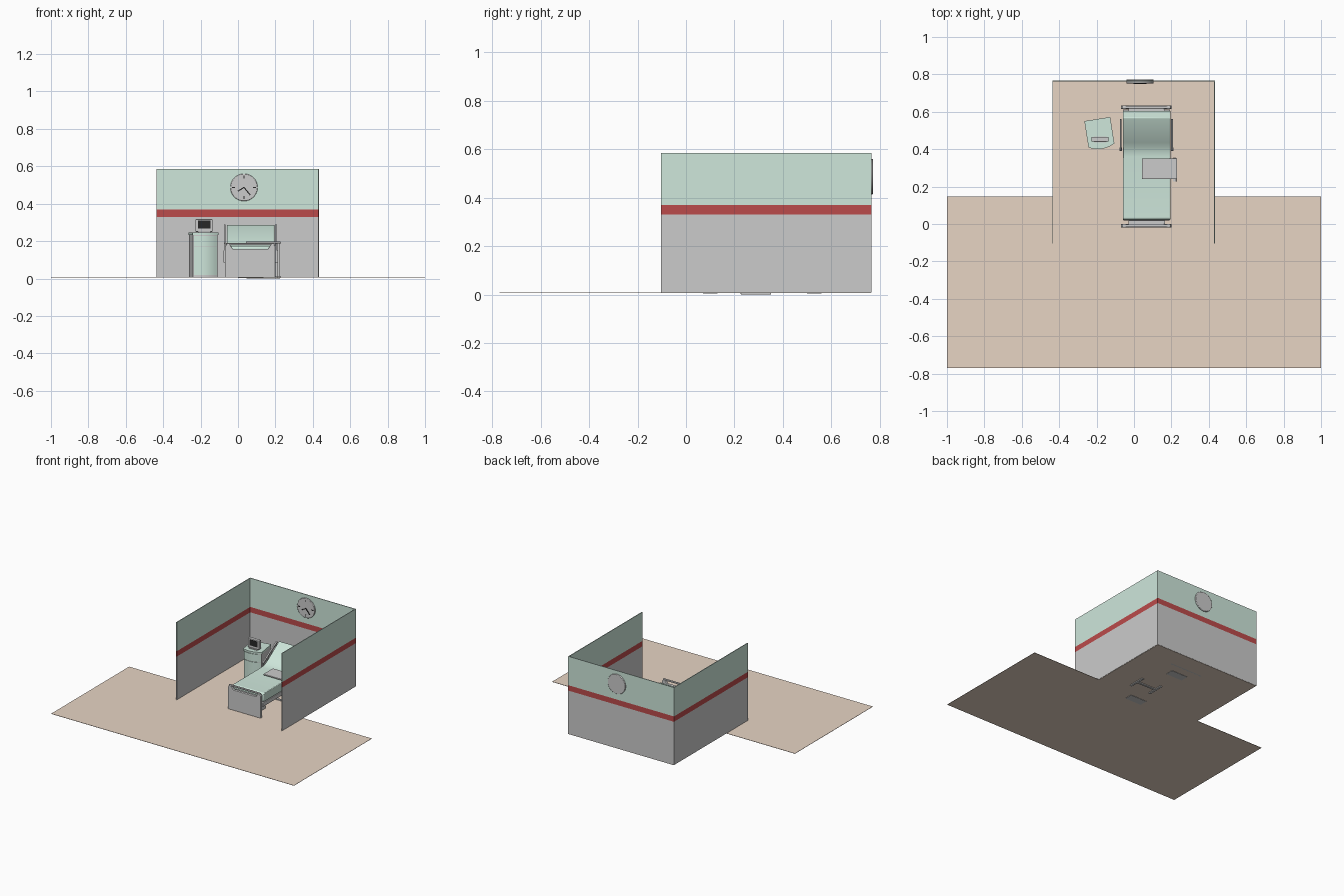
import bpy, bmesh, math
from mathutils import Vector, Matrix

if "Cube" in bpy.data.objects:
    bpy.data.objects.remove(bpy.data.objects["Cube"])


def mat(name, r, g, b):
    m = bpy.data.materials.new(name)
    m.diffuse_color = (r, g, b, 1)
    m.use_nodes = True
    m.node_tree.nodes["Principled BSDF"].inputs["Base Color"].default_value = m.diffuse_color
    return m


GREEN = mat("pale_green", 0.62, 0.8, 0.71)
RED = mat("stripe_red", 0.5, 0.07, 0.07)
TAN = mat("floor_tan", 0.8, 0.66, 0.55)
DARK = mat("dark", 0.02, 0.02, 0.02)


def prism(name, pts, axis, a, b, m=None, bevel=0, smooth=False):
    """Extrude a 2D outline along an axis from a to b."""
    def place(p, h):
        return {"x": (h, p[0], p[1]), "y": (p[0], h, p[1]), "z": (p[0], p[1], h)}[axis]
    bm = bmesh.new()
    lo = [bm.verts.new(place(p, a)) for p in pts]
    hi = [bm.verts.new(place(p, b)) for p in pts]
    bm.faces.new(lo)
    bm.faces.new(hi)
    for i in range(len(pts)):
        j = (i + 1) % len(pts)
        bm.faces.new((lo[i], lo[j], hi[j], hi[i]))
    bmesh.ops.recalc_face_normals(bm, faces=bm.faces)
    me = bpy.data.meshes.new(name)
    bm.to_mesh(me)
    bm.free()
    ob = bpy.data.objects.new(name, me)
    bpy.context.collection.objects.link(ob)
    if m:
        me.materials.append(m)
    if bevel:
        mod = ob.modifiers.new("bevel", "BEVEL")
        mod.width, mod.segments = bevel, 2
    if smooth:
        bpy.context.view_layer.objects.active = ob
        bpy.ops.object.select_all(action="DESELECT")
        ob.select_set(True)
        bpy.ops.object.shade_smooth_by_angle(angle=math.radians(35))
    return ob


def box(name, x0, x1, y0, y1, z0, z1, m=None, bevel=0):
    return prism(name, [(x0, y0), (x1, y0), (x1, y1), (x0, y1)], "z", z0, z1, m, bevel)


def bar(name, p, q, w, axis, a, b, m=None):
    """Straight bar of width w between two points of a plane."""
    p, q = Vector(p), Vector(q)
    d = (q - p).normalized() * w / 2
    n = Vector((-d.y, d.x))
    return prism(name, [p + n, q + n, q - n, p - n], axis, a, b, m)


def circle(cx, cz, r, n=32):
    return [(cx + r * math.cos(t * math.tau / n), cz + r * math.sin(t * math.tau / n)) for t in range(n)]


# Floor: corridor plus alcove
FZ = 0.008
prism("floor", [(-1, -0.77), (1, -0.77), (1, 0.147), (0.432, 0.147), (0.432, 0.765),
                (-0.435, 0.765), (-0.435, 0.147), (-1, 0.147)], "z", FZ - 0.002, FZ, TAN)

# Three walls in coloured bands
L, R, F, B, T = -0.437, 0.434, -0.103, 0.766, 0.005
plan = [(L, F), (L, B), (R, B), (R, F), (R - T, F), (R - T, B - T), (L + T, B - T), (L + T, F)]
for nm, z0, z1, m in (("wall_lower", FZ, 0.33, None), ("wall_stripe", 0.33, 0.37, RED),
                      ("wall_upper", 0.37, 0.585, GREEN)):
    prism(nm, plan, "z", z0, z1, m)

# Wall clock
CX, CZ = 0.032, 0.487
prism("clock_body", circle(CX, CZ, 0.073), "y", 0.752, 0.773, None, 0.003, True)
for i in range(4):
    d = Vector((math.cos(i * math.pi / 2), math.sin(i * math.pi / 2)))
    c = Vector((CX, CZ))
    bar("clock_tick", c + d * 0.047, c + d * 0.063, 0.006, "y", 0.75, 0.753, DARK)
bar("clock_long_hand", (CX, CZ), (0.065, 0.447), 0.006, "y", 0.749, 0.753, DARK)
bar("clock_short_hand", (CX, CZ), (0.0, 0.467), 0.006, "y", 0.749, 0.753, DARK)

# Bed frame and pedestal
box("bed_frame", -0.06, 0.193, 0.02, 0.612, 0.075, 0.105, None, 0.004)
for y in (0.07, 0.5):
    box("bed_pedestal", 0.0, 0.135, y, y + 0.06, 0.004, 0.076)
bar("backrest_support", (0.42, 0.1), (0.59, 0.225), 0.012, "x", -0.04, 0.173)

# Mattress with raised backrest
prism("mattress", [(0.027, 0.11), (0.022, 0.118), (0.022, 0.165), (0.03, 0.175), (0.36, 0.175),
                   (0.385, 0.178), (0.41, 0.187), (0.435, 0.202), (0.56, 0.286), (0.571, 0.288),
                   (0.605, 0.242), (0.603, 0.232), (0.43, 0.115), (0.415, 0.11)],
      "x", -0.06, 0.195, GREEN, 0.004, True)

# Head and foot boards with hand slot
for nm, y, inner in (("footboard", -0.02, 1), ("headboard", 0.614, -1)):
    prism(nm, [(-0.07, 0.006), (0.2, 0.006), (0.2, 0.17), (0.19, 0.185), (0.178, 0.185),
               (0.16, 0.158), (-0.028, 0.158), (-0.046, 0.185), (-0.06, 0.185), (-0.07, 0.17)],
          "y", y, y + 0.02, None, 0.003)
    box(nm + "_rail", -0.065, 0.195, y + 0.003, y + 0.017, 0.179, 0.189, None, 0.003)
    yi = y + 0.02 if inner > 0 else y - 0.02
    box(nm + "_bracket", -0.03, 0.165, yi, yi + 0.02, 0.06, 0.15)

# Ladder-shaped side rails following the backrest
for x in (-0.076, 0.199):
    for z in (0.125, 0.185):
        bar("side_rail", (0.395, z), (0.56, z + 0.1), 0.01, "x", x, x + 0.01, None)
    for i in range(4):
        y = 0.4 + i * 0.05
        z = 0.125 + (y - 0.395) * 0.606
        bar("side_rail_rung", (y, z), (y, z + 0.06), 0.009, "x", x + 0.001, x + 0.009, None)
    box("side_rail_mount", min(x, x + 0.01) - 0.001, x + 0.011, 0.39, 0.41, 0.085, 0.15)

# Overbed table
box("table_top", 0.042, 0.23, 0.24, 0.35, 0.187, 0.197, None, 0.003)
box("table_post", 0.212, 0.225, 0.283, 0.303, 0.004, 0.188)
box("table_foot_cross", 0.055, 0.218, 0.285, 0.301, 0.0, 0.014)
for x in (0.046, 0.208):
    box("table_foot_runner", x, x + 0.018, 0.226, 0.352, 0.0, 0.014, None, 0.002)

# Bedside cabinet with bowed front, turned slightly
W, D = 0.07, 0.073
spin = Matrix.Translation((-0.185, 0.489, 0)) @ Matrix.Rotation(math.radians(9), 4, "Z")


def bowed(w, y_back, y_front, bow):
    arc = [(w * (2 * i / 10 - 1), y_front - bow * (1 - (2 * i / 10 - 1) ** 2)) for i in range(11)]
    return arc + [(w, y_back), (-w, y_back)]


parts = [
    prism("cabinet_top", bowed(W, D, -D + 0.003, 0.018), "z", 0.232, 0.245, GREEN, 0, True),
    prism("cabinet_body", bowed(W - 0.003, D - 0.002, -D + 0.006, 0.016), "z", FZ, 0.233, None, 0, True),
    prism("cabinet_drawer", bowed(W - 0.008, -D + 0.03, -D + 0.002, 0.016), "z", 0.172, 0.228, GREEN, 0, True),
    prism("cabinet_door", bowed(W - 0.008, -D + 0.03, -D + 0.002, 0.016), "z", 0.018, 0.168, GREEN, 0, True),
]
for ob in parts:
    ob.matrix_world = spin

# Monitor on the cabinet
box("monitor_foot", -0.215, -0.148, 0.435, 0.468, 0.244, 0.252)
box("monitor_case", -0.227, -0.136, 0.44, 0.465, 0.25, 0.317, None, 0.003)
box("monitor_screen", -0.213, -0.148, 0.438, 0.442, 0.267, 0.31, DARK)
